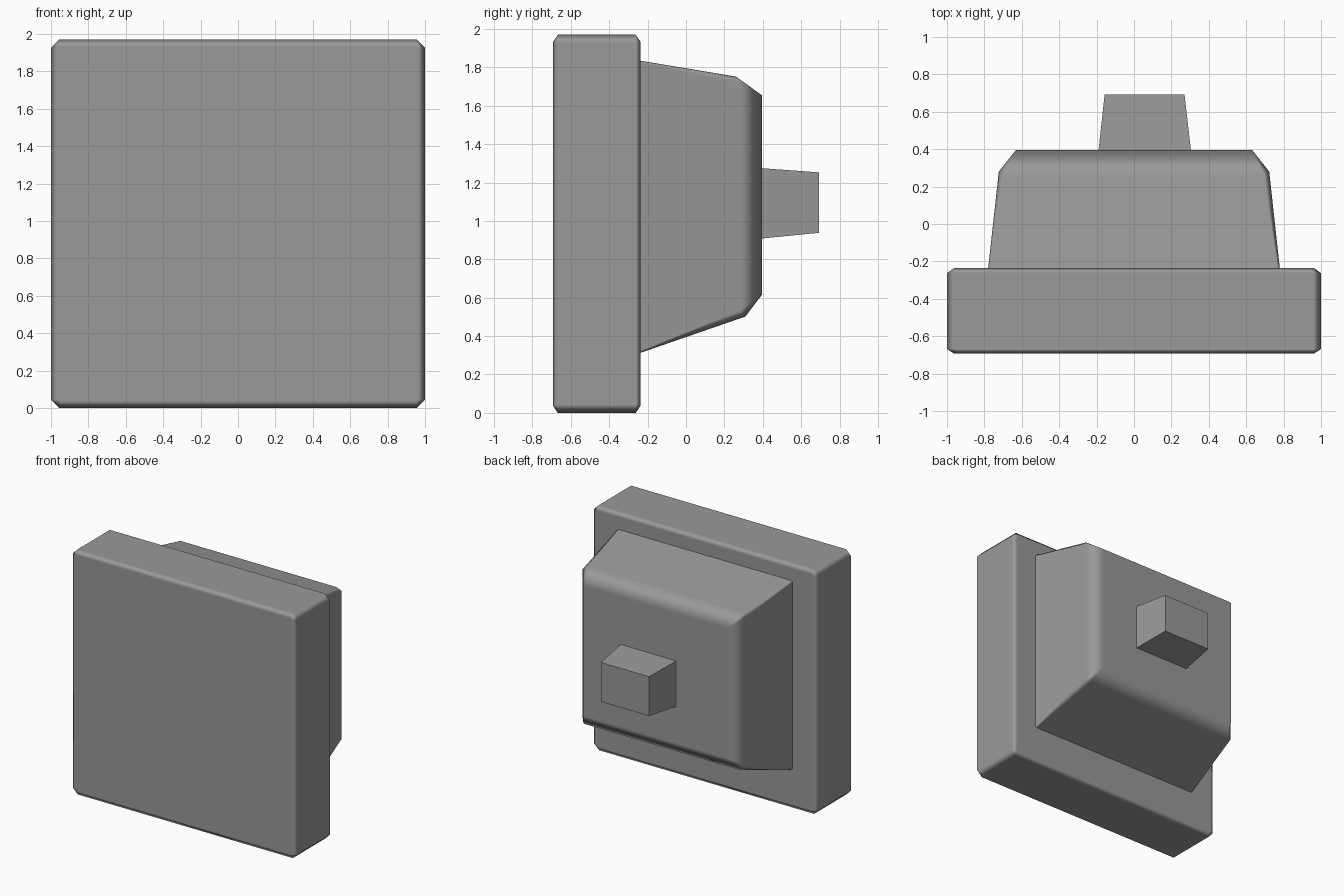
import bpy, bmesh, math

if "Cube" in bpy.data.objects:
    bpy.data.objects.remove(bpy.data.objects["Cube"])

grey = bpy.data.materials.new("dark_grey")
grey.diffuse_color = (0.32, 0.32, 0.32, 1)
grey.use_nodes = True
grey.node_tree.nodes["Principled BSDF"].inputs["Base Color"].default_value = grey.diffuse_color


def ring(x0, x1, z0, z1, y_top, y_side, y_bot, c=0.0):
    """Rectangle across y with clipped corners (8 points, or 4 when c is 0)."""
    if c == 0:
        return [(x0, y_bot, z0), (x1, y_bot, z0), (x1, y_top, z1), (x0, y_top, z1)]
    return [(x0 + c, y_bot, z0), (x1 - c, y_bot, z0),
            (x1, y_side, z0 + c), (x1, y_side, z1 - c),
            (x1 - c, y_top, z1), (x0 + c, y_top, z1),
            (x0, y_side, z1 - c), (x0, y_side, z0 + c)]


def loft(name, rings, soft=False):
    """Closed solid skinned through matching rings."""
    bm = bmesh.new()
    loops = [[bm.verts.new(p) for p in r] for r in rings]
    n = len(loops[0])
    for a, b in zip(loops, loops[1:]):
        for i in range(n):
            j = (i + 1) % n
            bm.faces.new((a[i], a[j], b[j], b[i]))
    bm.faces.new(loops[0])
    bm.faces.new(loops[-1][::-1])
    bmesh.ops.recalc_face_normals(bm, faces=bm.faces)
    mesh = bpy.data.meshes.new(name)
    bm.to_mesh(mesh)
    bm.free()
    mesh.materials.append(grey)
    obj = bpy.data.objects.new(name, mesh)
    bpy.context.collection.objects.link(obj)
    if soft:
        mesh.shade_smooth()
        mesh.set_sharp_from_angle(angle=math.radians(62))
        mod = obj.modifiers.new("face_weighted", 'WEIGHTED_NORMAL')
        mod.weight = 100
        mod.keep_sharp = True
    return obj


# Square front slab with chamfered edges
e = 0.038
loft("front_slab", [
    ring(-1 + e, 1 - e, e, 1.97 - e, -0.693, -0.693, -0.693, 0.012),
    ring(-1, 1, 0, 1.97, -0.668, -0.668, -0.668, 0.045),
    ring(-1, 1, 0, 1.97, -0.262, -0.262, -0.262, 0.045),
    ring(-1 + e, 1 - e, e, 1.97 - e, -0.236, -0.236, -0.236, 0.012),
], soft=True)

# Tapered housing behind the slab, with a broad chamfer round its back face
loft("rear_housing", [
    ring(-0.78, 0.78, 0.312, 1.835, -0.24, -0.24, -0.24, 0.012),
    ring(-0.723, 0.723, 0.502, 1.752, 0.26, 0.28, 0.31, 0.03),
    ring(-0.632, 0.632, 0.615, 1.655, 0.395, 0.395, 0.395, 0.006),
], soft=True)

# Small tapered stem on the housing, set off centre
y0, y1 = 0.39, 0.693
loft("rear_stem", [
    ring(-0.19, 0.305, 0.908, 1.275, y0, y0, y0),
    ring(-0.157, 0.27, 0.938, 1.253, y1, y1, y1),
])
